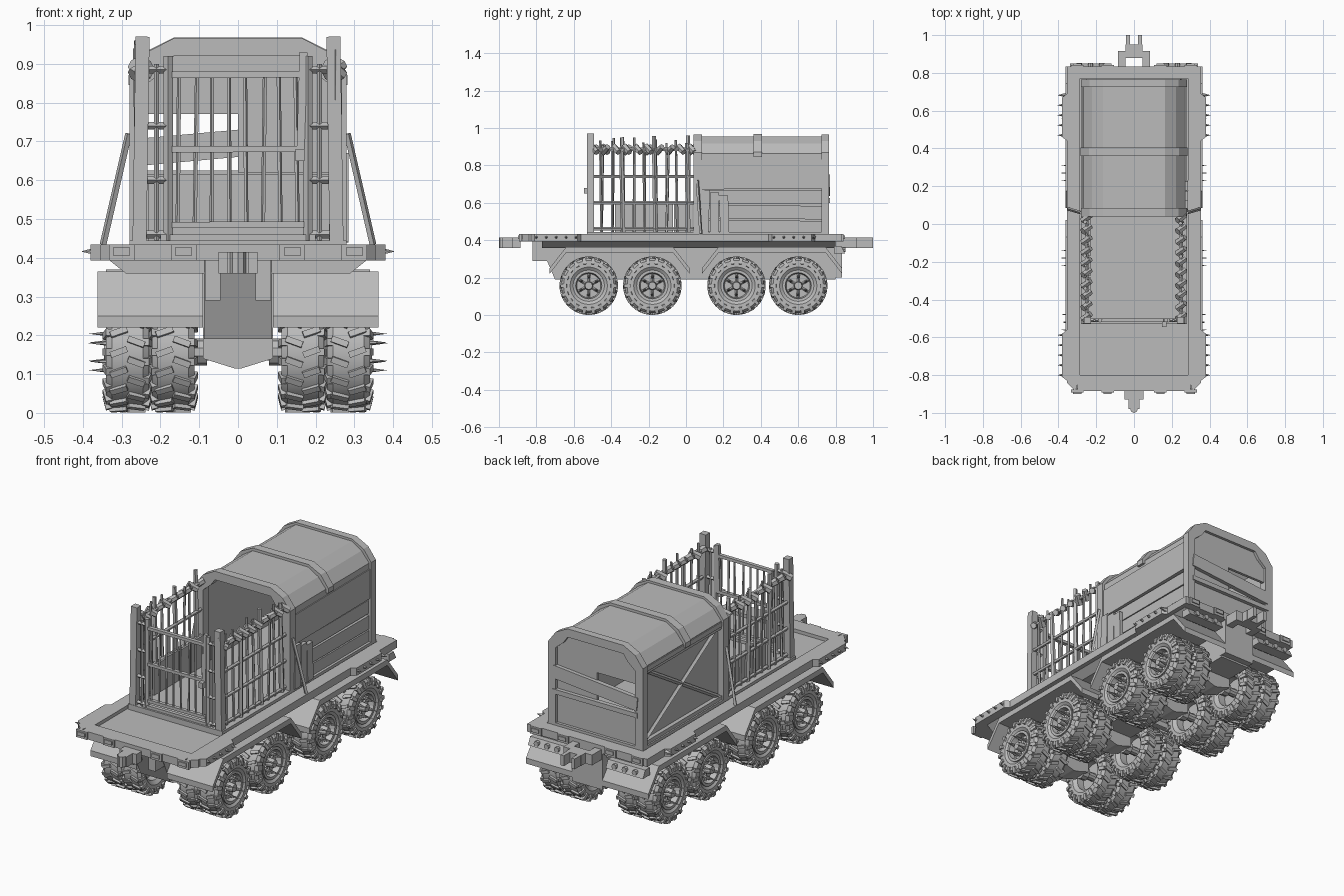
import bpy, bmesh, random
from math import pi, cos, sin, radians
from mathutils import Vector, Matrix

random.seed(4)
cube = bpy.data.objects.get("Cube")
if cube:
    bpy.data.objects.remove(cube)

colour = (.5, .5, .5, 1)
grey = bpy.data.materials.new("plain grey")
grey.use_nodes = True
grey.diffuse_color = colour
grey.node_tree.nodes["Principled BSDF"].inputs["Base Color"].default_value = colour

# Main levels and extents shared by the parts
sides = (-1, 1)
axles = (-.52, -.18, .27, .6)
hub_height = .157
outer_wheel, inner_wheel = .285, .167
deck_bottom, deck_floor, deck_top = .393, .416, .434
deck_front, deck_back, deck_half = -.885, .835, .355
cage_front, cage_half = -.51, .25
shelter_front, shelter_back = .04, .765
floor, eave, roof_top = .44, .86, .966


def finish(part, name, smooth=False):
    bmesh.ops.recalc_face_normals(part, faces=part.faces)
    mesh = bpy.data.meshes.new(name)
    part.to_mesh(mesh)
    part.free()
    mesh.materials.append(grey)
    shape = bpy.data.objects.new(name, mesh)
    bpy.context.collection.objects.link(shape)
    if smooth:
        bpy.ops.object.select_all(action='DESELECT')
        shape.select_set(True)
        bpy.context.view_layer.objects.active = shape
        bpy.ops.object.shade_smooth_by_angle(angle=radians(30))
    return shape


def box(part, x, y, z, tilt=0, axis='Y'):
    """Box between pairs of x, y and z limits, tilted about its centre."""
    centre = Vector([sum(pair) / 2 for pair in (x, y, z)])
    size = Matrix.Diagonal([abs(b - a) for a, b in (x, y, z)] + [1])
    place = Matrix.Translation(centre) @ Matrix.Rotation(tilt, 4, axis)
    bmesh.ops.create_cube(part, size=1, matrix=place @ size)


def around(centre, half):
    return centre - half, centre + half


def bar(part, start, end, radius, tip=None, count=6):
    """Round or tapered bar between two points."""
    start, end = Vector(start), Vector(end)
    along = end - start
    place = Matrix.Translation((start + end) / 2) @ along.to_track_quat('Z', 'Y').to_matrix().to_4x4()
    bmesh.ops.create_cone(part, cap_ends=True, segments=count, radius1=radius,
                          radius2=radius if tip is None else tip, depth=along.length, matrix=place)


def prism(part, outline, axis, start, end):
    """Outline pulled along x (points are y,z), y (x,z) or z (x,y)."""
    place = {'x': lambda u, v, t: (t, u, v), 'y': lambda u, v, t: (u, t, v),
             'z': lambda u, v, t: (u, v, t)}[axis]
    near, far = [[part.verts.new(place(u, v, t)) for u, v in outline] for t in (start, end)]
    part.faces.new(near)
    part.faces.new(far)
    for i in range(len(outline)):
        part.faces.new((near[i - 1], near[i], far[i], far[i - 1]))


def lathe(part, profile, count):
    """Closed (x, radius) profile turned around the x axis."""
    angles = [2 * pi * k / count for k in range(count)]
    rings = [[part.verts.new((x, r * cos(a), r * sin(a))) for x, r in profile] for a in angles]
    for k in range(count):
        near, far = rings[k - 1], rings[k]
        for i in range(len(profile)):
            part.faces.new((near[i - 1], near[i], far[i], far[i - 1]))


def mirrored(points):
    """Half outline followed by its reflection across x = 0."""
    return points + [(-x, v) for x, v in reversed(points)]


# Tyre with staggered tread lugs
part = bmesh.new()
lathe(part, mirrored([(.04, .08), (.055, .1), (.055, .135), (.04, .147)]), 28)
lugs = 36
for k in range(lugs):
    side = sides[k % 2]
    first = len(part.verts)
    box(part, (0, side * .045), around(0, .008), (.138, .156), side * .35, 'Z')
    box(part, (side * .042, side * .06), around(0, .009), (.115, .15), side * -.25)
    part.verts.ensure_lookup_table()
    bmesh.ops.transform(part, matrix=Matrix.Rotation(2 * pi * k / lugs, 4, 'X'), verts=part.verts[first:])
tyre = finish(part, "tyre", smooth=True)

# Dished rim with hub, bolts, spokes and spikes
part = bmesh.new()
lathe(part, [(-.03, .02), (.02, .02), (.02, .064), (.05, .07), (.05, .084), (-.03, .084)], 24)
bar(part, (0, 0, 0), (.06, 0, 0), .026, .02, count=12)
for k in range(6):
    out = Vector((0, cos(pi * k / 3 + .5), sin(pi * k / 3 + .5)))
    face = Vector((.02, 0, 0))
    bolt = face + out * .047
    bar(part, face, face + out * .066, .007, count=4)
    bar(part, bolt, bolt + face, .01)
    bar(part, bolt + face, bolt + face * 4, .008, 0)
rim = finish(part, "rim")

# Twin tyres on every axle end, with a rim on the outer one
for source, offsets in ((tyre, (outer_wheel, inner_wheel)), (rim, (outer_wheel,))):
    spots = [(side * x, y, hub_height) for y in axles for side in sides for x in offsets]
    for spot in spots:
        wheel = source if spot == spots[0] else source.copy()
        wheel.location = spot
        wheel.rotation_euler.z = pi if spot[0] < 0 else 0
        if wheel is not source:
            bpy.context.collection.objects.link(wheel)

# Axles with differentials
part = bmesh.new()
for y in axles:
    bar(part, (-outer_wheel, y, hub_height), (outer_wheel, y, hub_height), .022, count=10)
    prism(part, mirrored([(.09, .2), (.09, .14), (.01, .115)]), 'y', *around(y, .05))
    for side in sides:
        bar(part, (side * inner_wheel, y, hub_height), (side * .2, y, hub_height), .08, count=20)
        bar(part, (side * .08, y, hub_height), (side * .115, y, hub_height), .035, count=10)
finish(part, "axles")

# Central spine with brackets and sloping deck support
part = bmesh.new()
prism(part, [(-.79, .4), (-.7, .19), (.8, .19), (.8, .4)], 'x', *around(0, .088))
for side in sides:
    box(part, (side * .045, side * .085), (-.82, -.72), (.29, .4))
prism(part, mirrored([(.34, .4), (.29, .36)]), 'y', -.77, .8)
finish(part, "chassis")

# Angled fenders over each pair of wheels
part = bmesh.new()
for front, back in ((-.73, .02), (.085, .835)):
    upper = [(front, .25), (front + .09, .365), (back - .09, .365), (back, .25)]
    lower = [(y, z - .03) for y, z in reversed(upper)]
    for side in sides:
        prism(part, upper + lower, 'x', side * .09, side * .362)
finish(part, "fenders")

# Deck with chamfered front, raised rim, and a slab below the load
part = bmesh.new()
corner = [(deck_half, deck_front + .045), (deck_half - .045, deck_front)]
prism(part, mirrored([(deck_half, deck_back)] + corner), 'z', deck_bottom, deck_floor)
for side in sides:
    strip = [(deck_half, deck_back)] + corner + [(.285, -.8), (.285, deck_back)]
    prism(part, [(side * x, y) for x, y in strip], 'z', deck_floor, deck_top)
for ends in ((deck_front, -.8), (.77, deck_back)):
    box(part, around(0, .3), ends, (deck_floor, deck_top))
box(part, around(0, .28), (cage_front - .02, shelter_back), (deck_floor, floor + .005))
finish(part, "deck")

# Spiked plates along the deck edges
part = bmesh.new()
for side in sides:
    for front, back in ((-.84, -.55), (.43, .7)):
        plate = [(.34, front), (.38, front + .03), (.38, back - .03), (.34, back)]
        prism(part, [(side * x, y) for x, y in plate], 'z', deck_bottom, deck_top)
        for k in range(5):
            y = front + .04 + k * .053
            bar(part, (side * .36, y, deck_floor), (side * .405, y, deck_floor), .013, 0, count=5)
finish(part, "edge_spikes")

# Lamps at both ends, and rear flaps
part = bmesh.new()
for side in sides:
    for x in (.14, .3):
        for y in (deck_front, deck_back):
            box(part, around(side * x, .033), around(y, .008), (deck_bottom, deck_top))
            box(part, around(side * x, .022), around(y, .014), around(deck_floor, .01))
    prism(part, [(.79, .37), (.83, .37), (.85, .33), (.79, .33)], 'x', side * .12, side * .34)
    for x in (.17, .23, .29):
        bar(part, (side * x, deck_back, .35), (side * x, .853, .35), .014, count=8)
finish(part, "lamps")

# Tow hitches: block and pin in front, fork behind
part = bmesh.new()
hitch = (.36, .415)
box(part, around(0, .05), (-.93, deck_front), hitch)
box(part, around(0, .028), (-.98, -.93), hitch)
bar(part, (0, -.98, hitch[0]), (0, -.98, hitch[1]), .02, count=8)
box(part, around(0, .09), (.79, deck_back), (.2, .4))
for side in sides:
    box(part, around(side * .065, .02), (.82, .9), hitch)
    box(part, around(side * .032, .01), (.93, 1), hitch)
box(part, around(0, .085), (.88, .915), hitch)
box(part, around(0, .045), (.91, .95), hitch)
finish(part, "tow_hitches")


def arch(inset, foot):
    """Shelter outline inset from its outer surface."""
    wide = .28 - inset
    return mirrored([(wide, foot), (wide, .87 - inset / 2), (wide - .045, .93 - inset), (.165, roof_top - inset)])


def hoop(part, outer, inner, ends, foot):
    prism(part, arch(outer, foot) + arch(inner, foot)[::-1], 'y', *ends)


# Shelter hoops, roof skin and strap
part = bmesh.new()
for ends in ((shelter_front, shelter_front + .045), (shelter_back - .04, shelter_back)):
    hoop(part, 0, .045, ends, floor)
finish(part, "shelter_hoops")
part = bmesh.new()
hoop(part, .012, .035, (.07, .74), .82)
hoop(part, -.002, .03, (.36, .405), .845)
finish(part, "shelter_roof")

# Left wall of weathered planks, with short boards at its front
part = bmesh.new()
length = (shelter_front + .02, shelter_back - .015)
box(part, (.24, .25), length, (floor, eave))
rows = (floor, .51, .59, .67, .835)
for low, high in zip(rows, rows[1:]):
    surface = .27 + random.uniform(-.006, .004)
    box(part, (.25, surface), length, (low + .004, high - .004), random.uniform(-.01, .01), 'X')
for k in range(3):
    box(part, (.265, .285), around(.1 + k * .052, .024), (floor, .67 - k * .015), .03 * (k - 1), 'X')
finish(part, "left_wall")

# Right wall: recessed panel with rails and crossed braces
part = bmesh.new()
box(part, (-.25, -.24), length, (floor, eave))
for z in (floor, eave - .025):
    box(part, (-.272, -.245), length, (z, z + .025))
for ends in (length, length[::-1]):
    bar(part, (-.255, ends[0], floor), (-.255, ends[1], eave), .011, count=4)
finish(part, "right_wall")

# Broken plank back wall
part = bmesh.new()
thin, thick = (.735, .75), (.745, .77)
box(part, around(0, cage_half), thin, (floor, .615))
box(part, around(0, cage_half), thick, (.6, .625))
box(part, around(0, cage_half), thick, (.66, .73), -.09)
box(part, (0, cage_half), thin, (.62, .8))
prism(part, mirrored([(.24, .77), (.25, .87), (.16, .935)]), 'y', *thin)
finish(part, "back_wall")

# Cage sides: crooked bars, rails, knots, corner posts and struts
part = bmesh.new()
levels = (floor + .02, .6, .74, .885)
for side in sides:
    x = side * cage_half
    for k in range(10):
        y = cage_front + k * .058
        radius = .008 if k % 3 else .014
        top = (x + random.uniform(-.01, .01), y + random.uniform(-.012, .012), random.uniform(.89, .96))
        bar(part, (x, y, floor), top, radius, radius * .8, count=5)
        knot = Vector((.02, .014, random.choice((-.015, .015))))
        middle = Vector((x, y + .02, levels[-1]))
        bar(part, middle - knot, middle + knot, .02, .016)
    for z in levels:
        bar(part, (x, cage_front, z), (x, shelter_front, z), .01, count=5)
        bar(part, (side * .18, cage_front, z), (x, cage_front, z), .01, count=4)
    box(part, around(x, .018), around(cage_front, .018), (floor, .97), side * -.015)
    for inward, height, radius in ((.21, .9, .007), (.18, .92, .013)):
        bar(part, (side * inward, cage_front, floor), (side * inward, cage_front, height), radius, count=5)
    bar(part, (side * .282, .06, .72), (side * .348, .08, deck_top), .009, count=4)
finish(part, "cage_sides")

# Low boards inside the cage
part = bmesh.new()
for k in range(4):
    box(part, (-.24, -.23), around(-.33 + k * .105, .05), (floor, random.uniform(.6, .615)))
finish(part, "cage_boards")

# Barred gate with sill, hinge post and latch
part = bmesh.new()
depth = around(cage_front, .01)
for z in (.485, .68, .872):
    box(part, around(0, .17), depth, around(z, .008), random.uniform(-.01, .01))
for k in range(8):
    x = -.155 + k * .044
    bar(part, (x, cage_front, .485), (x + random.uniform(-.006, .006), cage_front, .875), .006, count=5)
box(part, around(.16, .012), (-.545, cage_front), (.65, .68))
box(part, around(.165, .01), depth, (.675, .93), .03)
box(part, around(0, .2), depth, (floor - .005, .46))
finish(part, "cage_gate")
